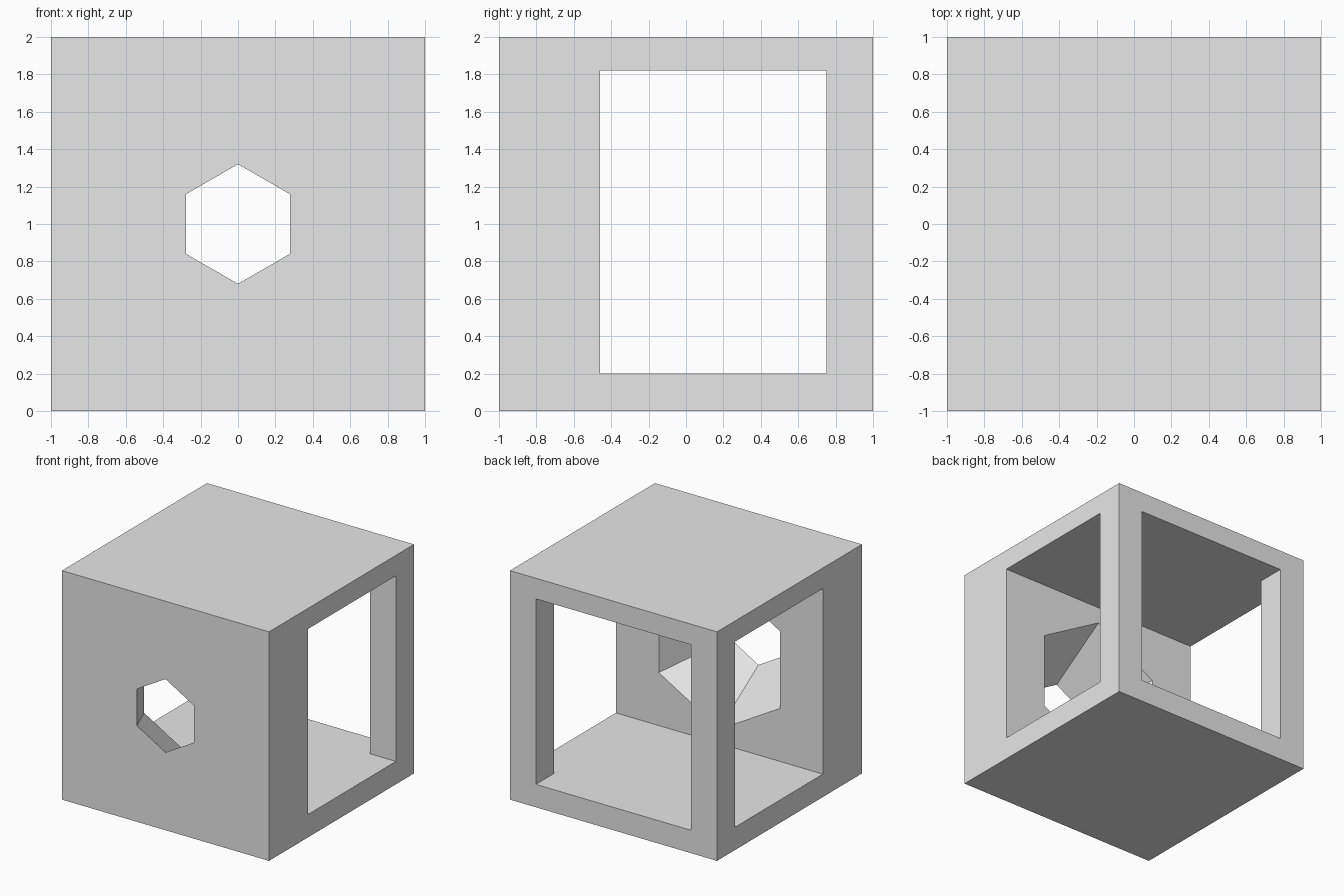
import bpy
import bmesh
from math import radians
from mathutils import Matrix

cube = bpy.data.objects.get("Cube")
if cube:
    bpy.data.objects.remove(cube, do_unlink=True)

grey = bpy.data.materials.new("plain_grey")
grey.use_nodes = True
grey.diffuse_color = (0.8, 0.8, 0.8, 1)
grey.node_tree.nodes["Principled BSDF"].inputs["Base Color"].default_value = (0.8, 0.8, 0.8, 1)


def make_object(name, bm):
    """Turn a bmesh into a scene object with the shared material."""
    bmesh.ops.recalc_face_normals(bm, faces=bm.faces)
    mesh = bpy.data.meshes.new(name)
    bm.to_mesh(mesh)
    bm.free()
    mesh.materials.append(grey)
    obj = bpy.data.objects.new(name, mesh)
    bpy.context.collection.objects.link(obj)
    return obj


def carve(body, cutter):
    """Subtract the cutter from the body, then discard it."""
    cutter.hide_render = True
    mod = body.modifiers.new(cutter.name, 'BOOLEAN')
    mod.operation = 'DIFFERENCE'
    mod.solver = 'EXACT'
    mod.object = cutter
    bpy.context.view_layer.objects.active = body
    bpy.ops.object.modifier_apply(modifier=mod.name)
    bpy.data.objects.remove(cutter, do_unlink=True)


# Solid block
bm = bmesh.new()
bmesh.ops.create_cube(bm, size=2, matrix=Matrix.Translation((0, 0, 1)))
housing = make_object("housing", bm)

# T-shaped room: open through both sides and through the back
front, back, door, floor, ceiling, out = -0.46, 0.75, 0.75, 0.2, 1.82, 1.2
half_plan = [(out, front), (out, back), (door, back), (door, out)]
plan = half_plan + [(-x, y) for x, y in reversed(half_plan)]
bm = bmesh.new()
base = bm.faces.new([bm.verts.new((x, y, floor)) for x, y in plan])
extruded = bmesh.ops.extrude_face_region(bm, geom=[base], use_keep_orig=True)["geom"]
bmesh.ops.translate(bm, vec=(0, 0, ceiling - floor),
                    verts=[v for v in extruded if isinstance(v, bmesh.types.BMVert)])
carve(housing, make_object("room_cutter", bm))

# Hexagonal port in the front wall, flaring inwards
outer_radius, inner_radius, margin = 0.32, 0.675, 0.1
depth = front + 1
flare = (inner_radius - outer_radius) / depth * margin
bm = bmesh.new()
bmesh.ops.create_cone(
    bm, cap_ends=True, segments=6, depth=depth + 2 * margin,
    radius1=inner_radius + flare, radius2=outer_radius - flare,
    matrix=Matrix.Translation((0, (front - 1) / 2, 1)) @ Matrix.Rotation(radians(90), 4, 'X'))
carve(housing, make_object("port_cutter", bm))
